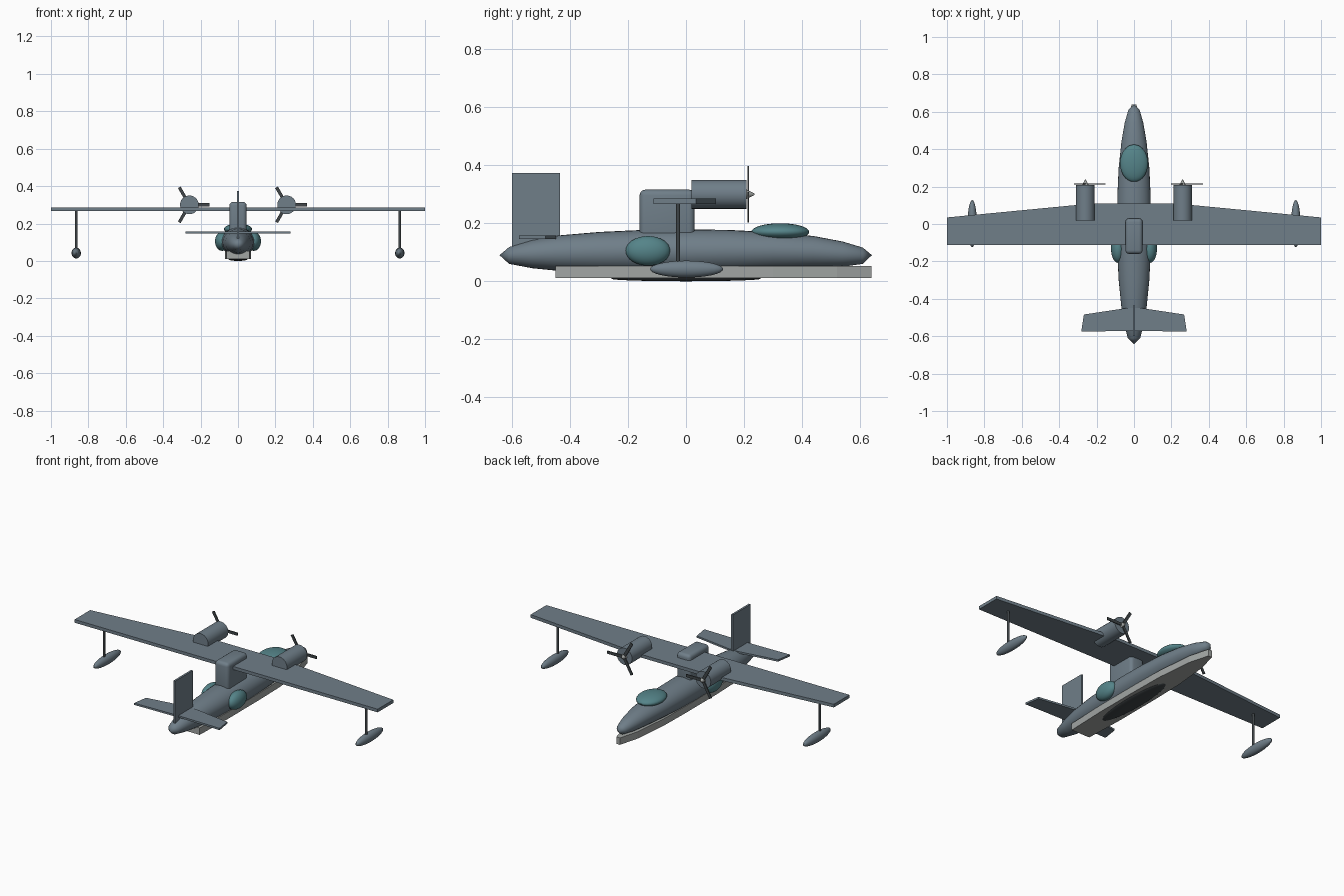
import bpy, bmesh
from math import sin, cos, pi, radians
from mathutils import Matrix, Vector

if "Cube" in bpy.data.objects:
    bpy.data.objects.remove(bpy.data.objects["Cube"])


def material(name, rgb):
    m = bpy.data.materials.new(name)
    m.diffuse_color = (*rgb, 1)
    m.use_nodes = True
    m.node_tree.nodes["Principled BSDF"].inputs["Base Color"].default_value = m.diffuse_color
    return m


SLATE = material("slate", (0.16, 0.21, 0.25))
TEAL = material("teal_glass", (0.09, 0.23, 0.25))
PALE = material("pale_grey", (0.36, 0.38, 0.37))
DARK = material("dark_grey", (0.05, 0.06, 0.065))


def finish(name, bm, mat, smooth=True):
    bmesh.ops.recalc_face_normals(bm, faces=bm.faces)
    mesh = bpy.data.meshes.new(name)
    bm.to_mesh(mesh)
    bm.free()
    ob = bpy.data.objects.new(name, mesh)
    bpy.context.collection.objects.link(ob)
    mesh.materials.append(mat)
    if smooth:
        bpy.ops.object.select_all(action='DESELECT')
        ob.select_set(True)
        bpy.context.view_layer.objects.active = ob
        bpy.ops.object.shade_smooth_by_angle(angle=radians(35))
    return ob


def ellipsoid(name, loc, radii, mat):
    bm = bmesh.new()
    bmesh.ops.create_uvsphere(bm, u_segments=28, v_segments=16, radius=1)
    bm.transform(Matrix.Translation(loc) @ Matrix.Diagonal((*radii, 1)))
    return finish(name, bm, mat)


def box(name, lo, hi, mat, bevel=0):
    lo, hi = Vector(lo), Vector(hi)
    bm = bmesh.new()
    bmesh.ops.create_cube(bm, size=1)
    bm.transform(Matrix.Translation((lo + hi) / 2) @ Matrix.Diagonal((*(hi - lo), 1)))
    if bevel:
        bmesh.ops.bevel(bm, geom=bm.edges[:], offset=bevel, segments=4,
                        profile=0.5, affect='EDGES')
    return finish(name, bm, mat, bevel > 0)


def plate(name, half, z0, z1, mat):
    """Extrude a mirrored plan outline; half lists right-hand (x, y) points front to back."""
    pts = half + [(-x, y) for x, y in reversed(half)]
    bm = bmesh.new()
    face = bm.faces.new([bm.verts.new((x, y, z0)) for x, y in pts])
    new = bmesh.ops.extrude_face_region(bm, geom=[face])["geom"]
    bmesh.ops.translate(bm, vec=(0, 0, z1 - z0),
                        verts=[v for v in new if isinstance(v, bmesh.types.BMVert)])
    return finish(name, bm, mat, False)


def cone(name, loc, r1, r2, depth, mat, axis='Z'):
    bm = bmesh.new()
    bmesh.ops.create_cone(bm, cap_ends=True, segments=24, radius1=r1, radius2=r2, depth=depth)
    rot = Matrix.Rotation(-pi / 2, 4, 'X') if axis == 'Y' else Matrix()
    bm.transform(Matrix.Translation(loc) @ rot)
    return finish(name, bm, mat)


# Fuselage: lofted elliptical stations (y, half width, bottom, top)
stations = [(-0.61, 0.033, 0.060, 0.118), (-0.53, 0.053, 0.045, 0.142),
            (-0.44, 0.068, 0.036, 0.158), (-0.30, 0.082, 0.029, 0.170),
            (-0.15, 0.089, 0.026, 0.177), (0.0, 0.091, 0.025, 0.179),
            (0.15, 0.089, 0.029, 0.177), (0.30, 0.082, 0.037, 0.169),
            (0.44, 0.067, 0.044, 0.156), (0.54, 0.050, 0.050, 0.137),
            (0.61, 0.030, 0.060, 0.116)]
N = 28
bm = bmesh.new()
rings = []
for y, w, b, t in stations:
    rings.append([bm.verts.new((w * cos(2 * pi * i / N), y,
                                (b + t) / 2 + (t - b) / 2 * sin(2 * pi * i / N)))
                  for i in range(N)])
for a, b in zip(rings, rings[1:]):
    for i in range(N):
        j = (i + 1) % N
        bm.faces.new((a[i], a[j], b[j], b[i]))
for ring, y in ((rings[0], -0.643), (rings[-1], 0.641)):
    tip = bm.verts.new((0, y, 0.09))
    for i in range(N):
        bm.faces.new((ring[i], ring[(i + 1) % N], tip))
finish("fuselage", bm, SLATE)

# Planing hull and belly panel
plate("hull_bottom", [(0.012, 0.64), (0.045, 0.52), (0.066, 0.3), (0.07, 0.1),
                      (0.07, -0.2), (0.062, -0.45)], 0.011, 0.052, PALE)
ellipsoid("belly_panel", (0, 0, 0.009), (0.05, 0.26, 0.009), DARK)

# Canopy and wing support
ellipsoid("canopy", (0, 0.325, 0.17), (0.075, 0.1, 0.03), TEAL)
box("wing_pylon", (-0.046, -0.16, 0.14), (0.046, 0.03, 0.316), SLATE, 0.02)

# Wing and tail surfaces
plate("wing", [(0.22, 0.11), (1.0, 0.035), (1.0, -0.112)], 0.267, 0.286, SLATE)
plate("tailplane", [(0.03, -0.448), (0.268, -0.484), (0.282, -0.576), (0.03, -0.571)],
      0.146, 0.157, SLATE)
box("tail_fin", (-0.006, -0.6, 0.12), (0.006, -0.435, 0.374), SLATE)

# Paired parts
for s, side in ((-1, "left"), (1, "right")):
    ellipsoid(f"{side}_side_blister", (s * 0.085, -0.131, 0.105), (0.038, 0.077, 0.051), TEAL)

    # Engine with spinner and three-bladed propeller
    x = s * 0.26 if s > 0 else -0.26
    cone(f"{side}_engine", (x, 0.114, 0.3), 0.05, 0.05, 0.19, SLATE, 'Y')
    cone(f"{side}_spinner", (x, 0.222, 0.3), 0.017, 0.002, 0.03, PALE, 'Y')
    bm = bmesh.new()
    for k in range(3):
        m = (Matrix.Translation((x, 0.215, 0.3)) @ Matrix.Rotation(k * 2 * pi / 3, 4, 'Y')
             @ Matrix.Translation((0.054, 0, 0)) @ Matrix.Diagonal((0.108, 0.005, 0.017, 1)))
        bmesh.ops.create_cube(bm, size=1, matrix=m)
    finish(f"{side}_propeller", bm, DARK, False)

    # Outrigger float on its strut
    ellipsoid(f"{side}_float", (s * 0.865, 0.002, 0.042), (0.025, 0.126, 0.029), SLATE)
    cone(f"{side}_float_strut", (s * 0.865, -0.027, 0.165), 0.007, 0.007, 0.21, DARK)
